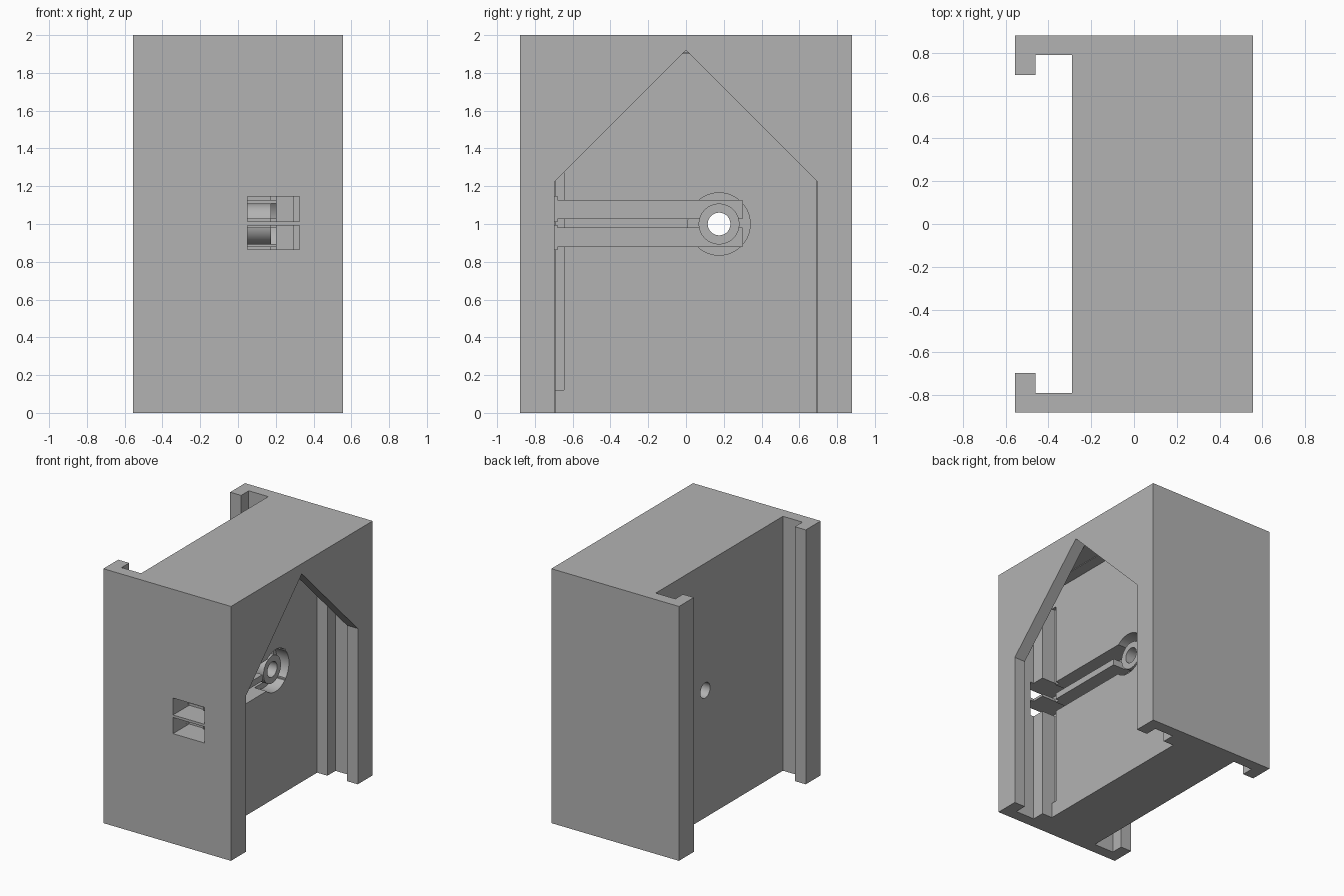
import bpy, math
from mathutils import Matrix

old = bpy.data.objects.get("Cube")
if old:
    bpy.data.objects.remove(old, do_unlink=True)

grey = bpy.data.materials.new("plain grey")
grey.use_nodes = True
colour = (0.45, 0.45, 0.45, 1)
grey.diffuse_color = colour
grey.node_tree.nodes["Principled BSDF"].inputs["Base Color"].default_value = colour


def prism_x(name, outline, x0, x1):
    """Extrude a (y, z) outline along x."""
    n = len(outline)
    verts = [(x, y, z) for x in (x0, x1) for y, z in outline]
    faces = [tuple(range(n))[::-1], tuple(range(n, 2 * n))]
    faces += [(i, (i + 1) % n, (i + 1) % n + n, i + n) for i in range(n)]
    mesh = bpy.data.meshes.new(name)
    mesh.from_pydata(verts, [], faces)
    mesh.materials.append(grey)
    ob = bpy.data.objects.new(name, mesh)
    bpy.context.collection.objects.link(ob)
    return ob


def box(name, x0, x1, y0, y1, z0, z1):
    return prism_x(name, [(y0, z0), (y1, z0), (y1, z1), (y0, z1)], x0, x1)


def rod(name, r, x0, x1, y=0.175, z=1.0, n=64):
    pts = [(y + r * math.cos(math.tau * i / n), z + r * math.sin(math.tau * i / n))
           for i in range(n)]
    return prism_x(name, pts, x0, x1)


def combine(target, tool, operation="DIFFERENCE"):
    mod = target.modifiers.new(tool.name, "BOOLEAN")
    mod.operation = operation
    mod.solver = "EXACT"
    mod.object = tool
    bpy.context.view_layer.objects.active = target
    bpy.ops.object.modifier_apply(modifier=mod.name)
    bpy.data.objects.remove(tool, do_unlink=True)


body = box("housing", -0.555, 0.555, -0.88, 0.88, 0, 2)

# Rear rail channel, open at top and bottom
combine(body, box("rail_slot", -0.46, -0.29, -0.79, 0.79, -0.1, 2.1))
combine(body, box("rail_mouth", -0.6, -0.45, -0.695, 0.695, -0.1, 2.1))

# Cavity with a gabled mouth, a wider slot and a recessed back panel
gable = [(-0.695, -0.1), (0.695, -0.1), (0.695, 1.225), (0, 1.92), (-0.695, 1.225)]
combine(body, box("plate_slot", 0.295, 0.46, -0.79, 0.79, -0.1, 1.905))
combine(body, box("panel_recess", 0.205, 0.31, -0.69, 0.69, -0.1, 1.9))
combine(body, prism_x("gable_mouth", gable, 0.45, 0.6))

# Shallow groove along the panel's front edge
combine(body, box("edge_groove", 0.175, 0.22, -0.69, -0.645, 0.12, 1.76))

# Round pocket, twin cable channels and their windows in the front wall
combine(body, rod("round_pocket", 0.165, 0.1, 0.22))
for z0, z1, w0, w1 in ((0.88, 0.98, 0.865, 0.992), (1.03, 1.125, 1.012, 1.145)):
    combine(body, box("cable_channel", 0.05, 0.22, -0.72, 0.3, z0, z1))
    combine(body, box("cable_window", 0.051, 0.325, -0.95, -0.68, w0, w1))

# Tubular boss with a through hole
combine(body, rod("boss", 0.108, -0.02, 0.175), "UNION")
combine(body, rod("screw_hole", 0.06, -0.4, 0.3))

bpy.ops.object.select_all(action="DESELECT")
body.select_set(True)
bpy.context.view_layer.objects.active = body
bpy.ops.object.shade_smooth_by_angle(angle=math.radians(30))
